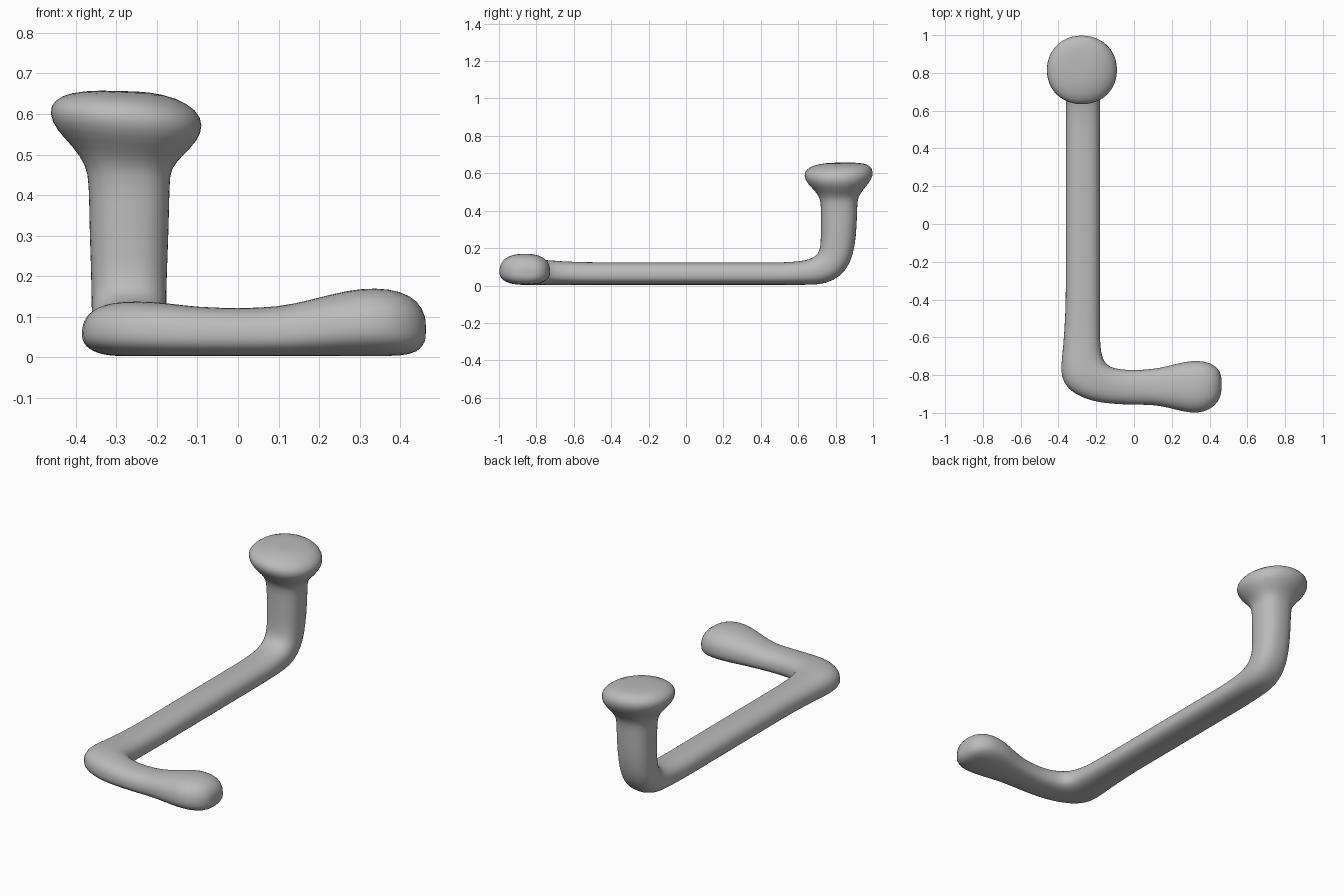
import bpy, bmesh, math
from mathutils import Vector

cube = bpy.data.objects.get("Cube")
if cube:
    bpy.data.objects.remove(cube)

SIDES = 24
FLOOR = 0.003


def ring(center, u, up, down, power):
    """Rounded cross-section: u is half the width, up and down the two half depths."""
    pts = []
    for i in range(SIDES):
        a = math.tau * i / SIDES
        c, s = math.cos(a), math.sin(a)
        cu = math.copysign(abs(c) ** (2 / power), c)
        sv = abs(s) ** (2 / power)
        pts.append(center + u * cu + (up if s > 0 else down) * sv)
    return pts


def ground_ring(ox, oy, ix, iy, low, top):
    """Section of a lying part between its outer and inner edge."""
    outer, inner = Vector((ox, oy, 0)), Vector((ix, iy, 0))
    mid = low + (top - low) * 0.42
    center = (outer + inner) / 2 + Vector((0, 0, mid))
    return ring(center, (inner - outer) / 2, Vector((0, 0, top - mid)),
                Vector((0, 0, low - mid)), 2.4)


def post_ring(oy, oz, iy, iz, left, right, tilt=0, power=2.4):
    """Section of the rising part between its back and front edge."""
    x = (left + right) / 2
    outer, inner = Vector((x, oy, oz)), Vector((x, iy, iz))
    half = (inner - outer) / 2
    return ring((outer + inner) / 2, Vector(((right - left) / 2, 0, -tilt)),
                half, -half, power)


# Grip: outer edge x, y, inner edge x, y, bottom and top height
grip = [
    (0.463, -0.90, 0.463, -0.80, 0.04, 0.10),
    (0.445, -0.945, 0.445, -0.762, 0.012, 0.14),
    (0.40, -0.985, 0.40, -0.732, FLOOR, 0.165),
    (0.34, -1.003, 0.34, -0.722, FLOOR, 0.173),
    (0.27, -0.997, 0.27, -0.727, FLOOR, 0.167),
    (0.18, -0.972, 0.18, -0.752, FLOOR, 0.143),
    (0.10, -0.957, 0.10, -0.768, FLOOR, 0.124),
    (0.0, -0.958, 0.0, -0.774, FLOOR, 0.122),
    (-0.12, -0.953, -0.07, -0.77, FLOOR, 0.124),
    # Corner
    (-0.22, -0.94, -0.125, -0.758, FLOOR, 0.134),
    (-0.32, -0.90, -0.155, -0.735, FLOOR, 0.139),
    (-0.375, -0.845, -0.17, -0.695, FLOOR, 0.138),
    (-0.391, -0.77, -0.177, -0.65, FLOOR, 0.134),
    (-0.375, -0.66, -0.18, -0.58, FLOOR, 0.127),
]
rings = [ground_ring(*row) for row in grip]

# Long straight shaft
for i in range(8):
    y = -0.45 + i * 0.14
    rings.append(ground_ring(-0.362, y, -0.18, y, FLOOR, 0.124))

# Bend, post and knob: back edge y, z, front edge y, z, left and right x
rise = [
    (0.66, FLOOR, 0.61, 0.13, -0.36, -0.18),
    (0.75, 0.008, 0.66, 0.14, -0.36, -0.178),
    (0.83, 0.05, 0.698, 0.16, -0.361, -0.176),
    (0.88, 0.12, 0.715, 0.19, -0.362, -0.176),
    (0.904, 0.21, 0.72, 0.235, -0.363, -0.174),
    (0.914, 0.32, 0.721, 0.32, -0.367, -0.17),
    (0.916, 0.43, 0.721, 0.43, -0.368, -0.168),
    (0.92, 0.47, 0.715, 0.47, -0.375, -0.165, 0.004),
    (0.945, 0.51, 0.685, 0.51, -0.408, -0.133, 0.01, 2.1),
    (0.982, 0.55, 0.648, 0.545, -0.45, -0.098, 0.014, 2.1),
    (1.003, 0.59, 0.627, 0.585, -0.468, -0.083, 0.015, 2.1),
    (0.998, 0.627, 0.638, 0.617, -0.457, -0.099, 0.012, 2.1),
    (0.97, 0.652, 0.675, 0.641, -0.415, -0.15, 0.007, 2.1),
    (0.90, 0.657, 0.745, 0.655, -0.345, -0.215, 0.002, 2.1),
]
rings += [post_ring(*row) for row in rise]

# Skin the sections into one closed handle
bm = bmesh.new()
loops = [[bm.verts.new(p) for p in r] for r in rings]
for a, b in zip(loops, loops[1:]):
    for i in range(SIDES):
        j = (i + 1) % SIDES
        bm.faces.new((a[i], a[j], b[j], b[i]))
for loop in (loops[0], loops[-1]):
    middle = bm.verts.new(sum((v.co for v in loop), Vector()) / SIDES)
    for i in range(SIDES):
        bm.faces.new((loop[i], loop[(i + 1) % SIDES], middle))
bmesh.ops.recalc_face_normals(bm, faces=bm.faces)
for face in bm.faces:
    face.smooth = True
mesh = bpy.data.meshes.new("crank_handle")
bm.to_mesh(mesh)
bm.free()

handle = bpy.data.objects.new("crank_handle", mesh)
bpy.context.collection.objects.link(handle)
sub = handle.modifiers.new("Rounding", "SUBSURF")
sub.levels = sub.render_levels = 1

# Plain grey colour
grey = bpy.data.materials.new("plain grey")
grey.use_nodes = True
grey.diffuse_color = (0.5, 0.5, 0.5, 1)
grey.node_tree.nodes["Principled BSDF"].inputs["Base Color"].default_value = (0.5, 0.5, 0.5, 1)
mesh.materials.append(grey)
